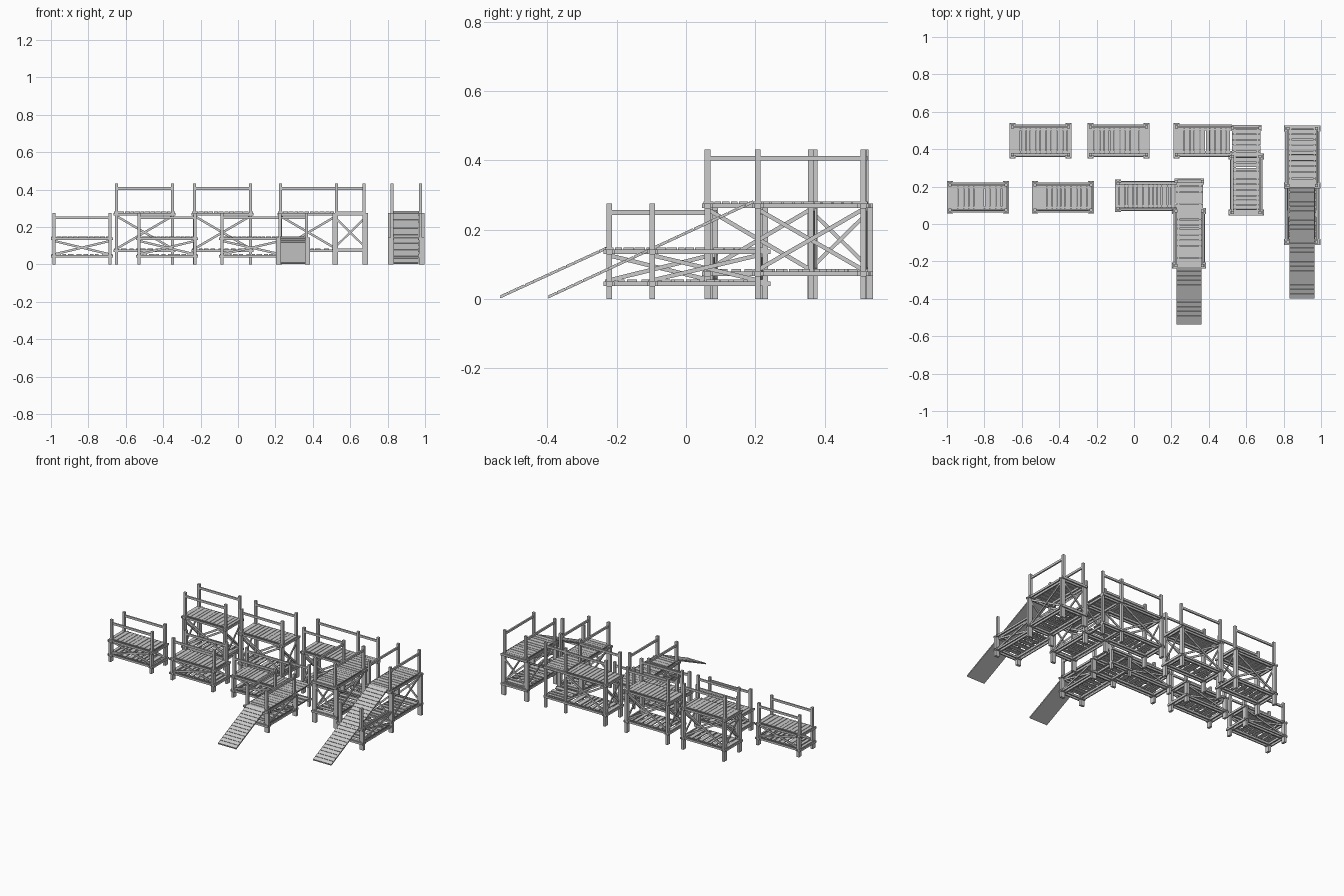
import bpy, bmesh, random
from mathutils import Vector, Matrix

if "Cube" in bpy.data.objects:
    bpy.data.objects.remove(bpy.data.objects["Cube"])

random.seed(4)
P = 0.016          # post thickness
LOW = dict(floors=(0.05, 0.143), rail=0.25, top=0.275)
HIGH = dict(floors=(0.08, 0.276), rail=0.406, top=0.432)


class Part:
    """Collects boxes into one named mesh object."""
    def __init__(self, name, axis='x'):
        self.name, self.axis, self.bm = name, axis, bmesh.new()

    def to_world(self, l, w, z):
        return Vector((l, w, z)) if self.axis == 'x' else Vector((w, l, z))

    def box(self, l0, l1, w0, w1, z0, z1):
        a, b = self.to_world(l0, w0, z0), self.to_world(l1, w1, z1)
        s = b - a
        m = Matrix.Translation((a + b) / 2) @ Matrix.Diagonal((abs(s.x), abs(s.y), abs(s.z), 1))
        bmesh.ops.create_cube(self.bm, size=1, matrix=m)

    def bar(self, a, b, wide, deep, across=True):
        # square-cut bar between two (l, w, z) points; 'deep' runs across the bar's plane
        a, b = self.to_world(*a), self.to_world(*b)
        d = (b - a).normalized()
        side = self.to_world(0, 1, 0) if across else self.to_world(1, 0, 0)
        up = d.cross(side)
        rot = Matrix((d, side, up)).transposed().to_4x4()
        m = Matrix.Translation((a + b) / 2) @ rot @ Matrix.Diagonal(((b - a).length, deep, wide, 1))
        bmesh.ops.create_cube(self.bm, size=1, matrix=m)

    def finish(self):
        bmesh.ops.recalc_face_normals(self.bm, faces=self.bm.faces)
        me = bpy.data.meshes.new(self.name)
        self.bm.to_mesh(me)
        self.bm.free()
        bpy.context.collection.objects.link(bpy.data.objects.new(self.name, me))


def planks(part, l0, l1, w0, w1, z, gap):
    l = l0
    while l < l1 - 0.008:
        n = min(l + random.uniform(0.017, 0.03), l1)
        part.box(l, n, w0, w1, z, z + 0.006)
        l = n + random.uniform(0.4, 1.2) * gap


def module(name, axis, posts, c, hw, kind, shared=None, corner=None, rails=True, deck=True):
    """Platform along an axis. 'shared' = far end resting on a neighbour,
    'corner' = end of an extra corner bay."""
    frame, braces = Part(name + "_frame", axis), Part(name + "_braces", axis)
    rail, slats = Part(name + "_rails", axis), Part(name + "_deck", axis)
    f0, f1 = kind['floors']
    t = 0.013
    a = posts[0]
    b = posts[1] if len(posts) > 1 else shared
    end = corner or b
    ow = hw + P / 2 + 0.013           # outer face of the side blocks
    # posts, feet, blocks and cross beams
    for l in posts + ([corner] if corner else []):
        reach = hw + P / 2 if l == corner else ow
        for s in (-1, 1):
            frame.box(l - P/2, l + P/2, c + s*hw - P/2, c + s*hw + P/2, 0, kind['top'])
            if l != corner:
                o0, o1 = c + s*(hw + P/2), c + s*ow
                frame.box(l - P/2, l + P/2, o0, o1, 0, f0 - t)
                frame.box(l - P/2, l + P/2, o0, o1, f0, f1 - t)
        for f in (f0, f1):
            for s in (-1, 1):
                q = l + s * (P/2 + 0.004)
                frame.box(q - 0.004, q + 0.004, c - reach, c + reach, f - t, f)
        # shallow crossed braces across the tall ends
        if kind is HIGH and l != corner:
            for s in (-1, 1):
                braces.bar((l + s*.004, c - s*hw, f0 + .02), (l + s*.004, c + s*hw, f1 - t - .02),
                           0.011, 0.006, across=False)
    # long side beams
    over = 0.016
    for s in (-1, 1):
        for f in (f0, f1):
            e = b + over if shared is None else b
            frame.box(a - over, e, c + s*(hw + P/2), c + s*(ow - 0.006), f - t, f)
            frame.box(a, end, c + s*(hw - P/2 - 0.01), c + s*(hw - P/2), f - t, f)
        # crossed braces
        w = c + s * (hw + 0.003)
        braces.bar((a, w, f0 + .004), (b, w, f1 - t - .004), 0.012, 0.006)
        braces.bar((a, w - s*.006, f1 - t - .004), (b, w - s*.006, f0 + .004), 0.012, 0.006)
        # hand rails
        if rails:
            r = kind['rail']
            rail.box(a, b, c + s*hw - .005, c + s*hw + .005, r - .007, r + .007)
    if corner:
        r = kind['rail']
        rail.box(corner - .005, corner + .005, c - hw, c + hw, r - .007, r + .007)
    # slatted floors
    e0, e1 = a - 0.012, (end + 0.012 if shared is None else end - 0.012)
    planks(slats, e0, e1, c - hw - .004, c + hw + .004, f0, 0.016)
    if deck:
        planks(slats, e0, e1, c - hw - .004, c + hw + .004, f1, 0.004)
    for p in (frame, braces, rail, slats):
        if len(p.bm.verts):
            p.finish()
        else:
            p.bm.free()


def ramp(name, c, hw, foot, head, z):
    board, steps = Part(name + "_board", 'y'), Part(name + "_slats", 'y')
    lo, hi = Vector((foot, c, 0.004)), Vector((head, c, z))
    board.bar(lo, hi, 0.004, 2 * hw)
    n = round((hi - lo).length / 0.027)
    up = Vector((0, 0, 0.004))
    for i in range(n):
        steps.bar(lo.lerp(hi, (i + .03) / n) + up, lo.lerp(hi, (i + .95) / n) + up, 0.005, 2 * hw)
    board.finish()
    steps.finish()


# low walkway
module("low_platform_left", 'x', [-0.984, -0.684], 0.142, 0.066, LOW)
module("low_platform_middle", 'x', [-0.529, -0.229], 0.142, 0.066, LOW)
module("low_platform_bend", 'x', [-0.085], 0.15, 0.066, LOW, shared=0.229)
module("low_platform_corner", 'y', [-0.222, 0.07], 0.295, 0.07, LOW, corner=0.228)
ramp("low_ramp", 0.295, 0.067, -0.536, -0.228, 0.145)

# high walkway
module("high_platform_left", 'x', [-0.65, -0.35], 0.445, 0.073, HIGH)
module("high_platform_middle", 'x', [-0.233, 0.067], 0.445, 0.073, HIGH)
module("high_platform_bend", 'x', [0.226], 0.445, 0.073, HIGH, shared=0.525)
module("high_platform_corner", 'y', [0.062, 0.36], 0.60, 0.073, HIGH, corner=0.513)

# high platform with long ramp on its own support
module("ramp_platform", 'y', [0.207, 0.511], 0.90, 0.077, HIGH)
module("ramp_support", 'y', [-0.097], 0.90, 0.077, LOW, shared=0.207, rails=False, deck=False)
ramp("high_ramp", 0.898, 0.067, -0.397, 0.195, 0.279)
